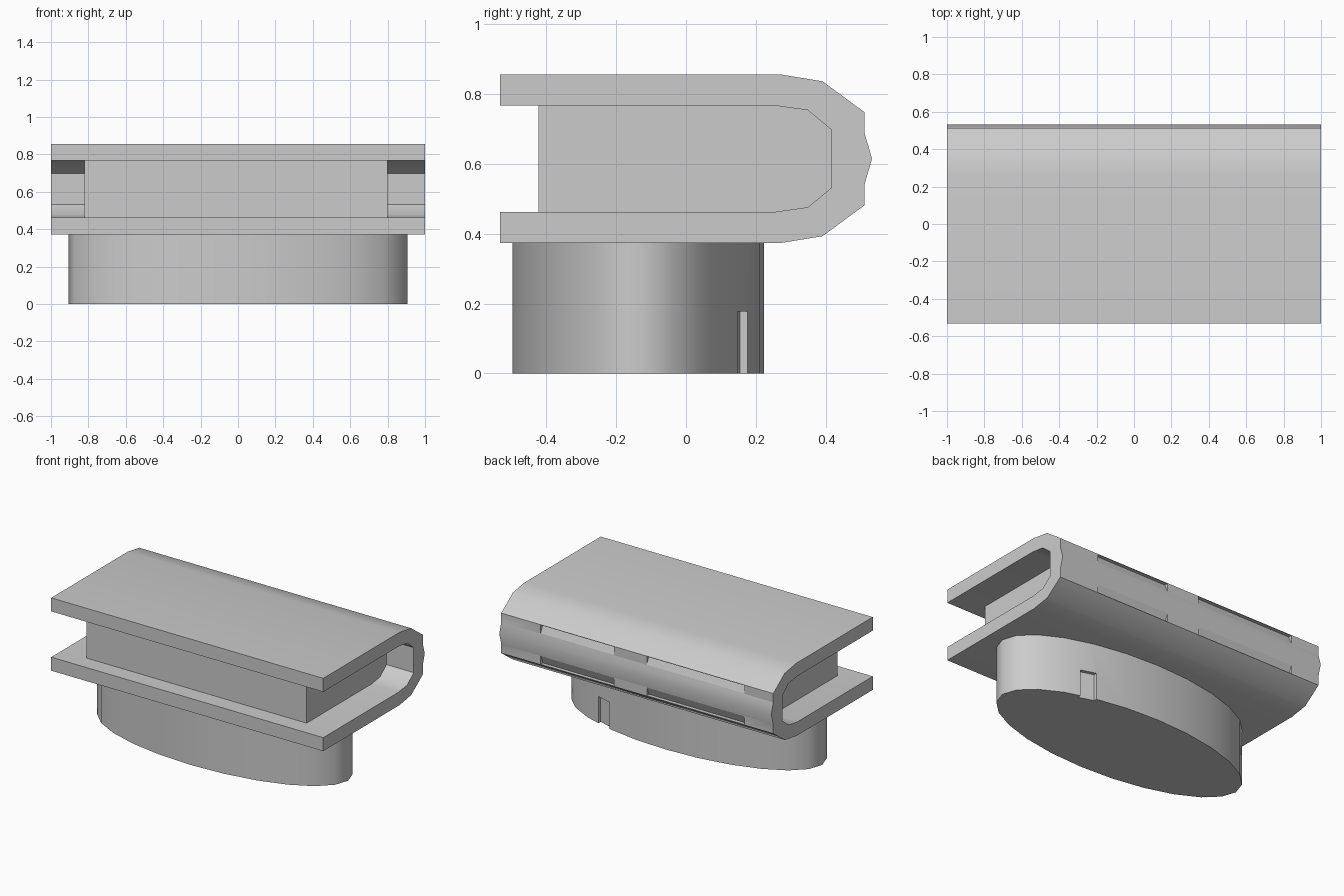
import bpy, bmesh, math

if "Cube" in bpy.data.objects:
    bpy.data.objects.remove(bpy.data.objects["Cube"])

def prism(name, pts, axis, a, b, smooth=True):
    """Extrude a closed profile: axis 'x' takes (y,z) points, axis 'z' takes (x,y)."""
    bm = bmesh.new()
    place = (lambda p, t: (t, p[0], p[1])) if axis == 'x' else (lambda p, t: (p[0], p[1], t))
    lo = [bm.verts.new(place(p, a)) for p in pts]
    hi = [bm.verts.new(place(p, b)) for p in pts]
    bm.faces.new(lo)
    bm.faces.new(hi[::-1])
    n = len(pts)
    for i in range(n):
        j = (i + 1) % n
        bm.faces.new((lo[i], hi[i], hi[j], lo[j]))
    bmesh.ops.recalc_face_normals(bm, faces=bm.faces)
    me = bpy.data.meshes.new(name)
    bm.to_mesh(me)
    bm.free()
    ob = bpy.data.objects.new(name, me)
    bpy.context.collection.objects.link(ob)
    if smooth:
        bpy.ops.object.select_all(action='DESELECT')
        ob.select_set(True)
        bpy.context.view_layer.objects.active = ob
        bpy.ops.object.shade_smooth_by_angle(angle=math.radians(40))
    return ob

def cut(ob, cutter):
    m = ob.modifiers.new("cut", 'BOOLEAN')
    m.operation = 'DIFFERENCE'
    m.solver = 'EXACT'
    m.object = cutter
    cutter.hide_render = True
    cutter.hide_viewport = True
    cutter.display_type = 'WIRE'

MID = 0.615
def mirrored(upper):
    """Complete a profile by mirroring its upper half about the book's mid height."""
    return upper + [(y, 2 * MID - z) for y, z in reversed(upper) if z != MID]

# Cover: U-shaped shell with a ridged spine
outer = mirrored([(-0.533, 0.857), (0.268, 0.857), (0.391, 0.837), (0.512, 0.748),
                  (0.512, 0.688), (0.533, MID)])
inner = mirrored([(-0.533, 0.767), (0.257, 0.767), (0.349, 0.754), (0.417, 0.698)])
cover = prism("book_cover", outer + inner[::-1], 'x', -1, 1)

# Shallow grooves above and below the rounded spine strip
for k, (x0, x1) in enumerate([(-0.79, -0.07), (0.17, 0.71)]):
    for s in (1, -1):
        tri = [(y, MID + s * h) for y, h in [(0.513, 0.073), (0.488, 0.13), (0.54, 0.13)]]
        cut(cover, prism(f"spine_groove_cutter_{k}_{s}", tri, 'x', x0, x1, False))

# Page block filling the cover
pages = [(-0.422, 0.767)] + inner[1:-1] + [(-0.422, 2 * MID - 0.767)]
prism("page_block", pages, 'x', -0.82, 0.80)

# Oval pedestal with a small notch at the back
N = 24
oval = [(0.905 * math.cos(2 * math.pi * i / N), -0.137 + 0.36 * math.sin(2 * math.pi * i / N))
        for i in range(N)]
base = prism("oval_base", oval, 'z', 0, 0.373)
notch = [(0.44, 0.155), (0.54, 0.125), (0.54, 0.3), (0.44, 0.3)]
cut(base, prism("base_notch_cutter", notch, 'z', -0.1, 0.177, False))
